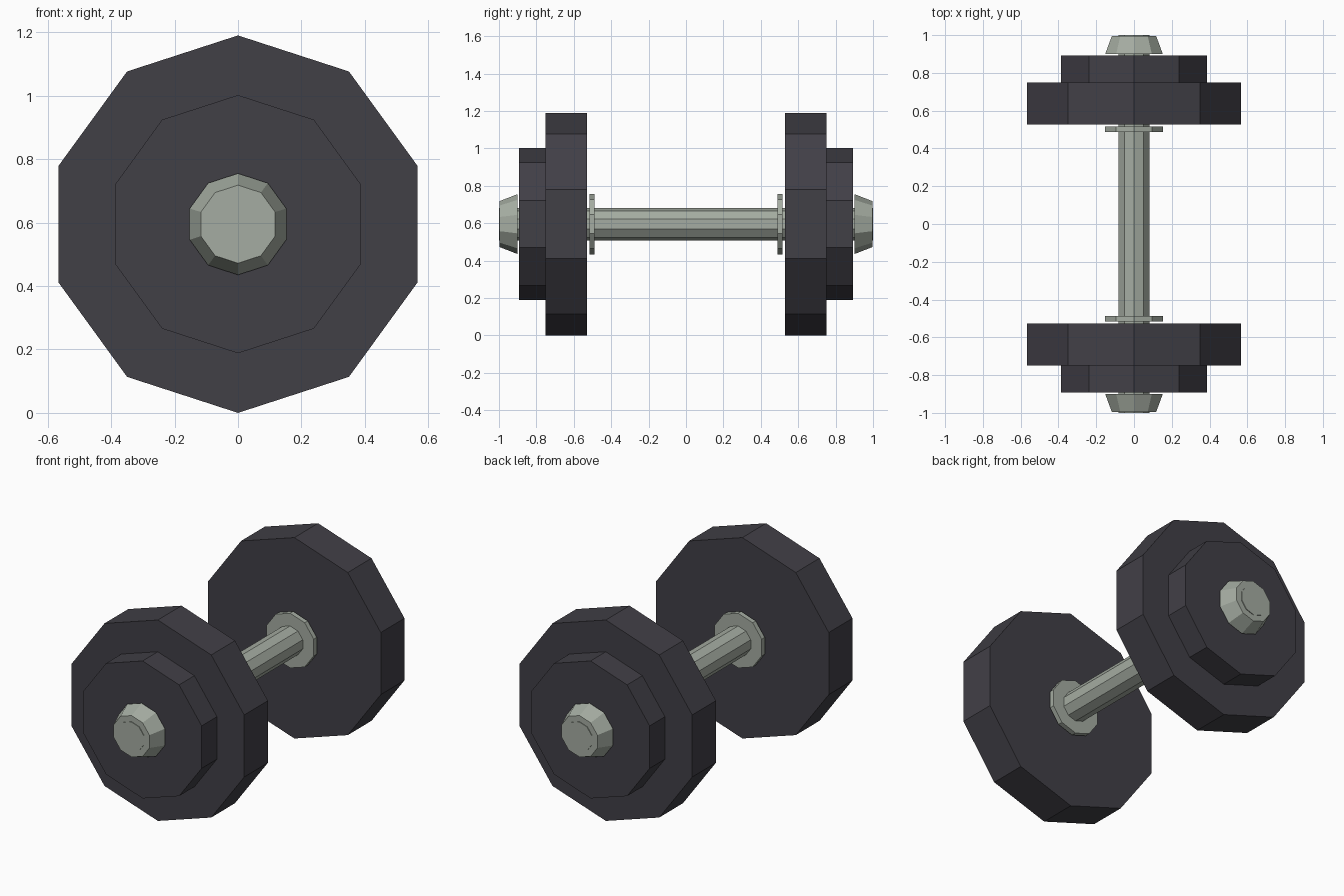
import bpy, bmesh, math

if "Cube" in bpy.data.objects:
    bpy.data.objects.remove(bpy.data.objects["Cube"])

SIDES = 10
ZC = 0.595  # height of the bar axis


def material(name, rgb):
    m = bpy.data.materials.new(name)
    m.diffuse_color = (*rgb, 1.0)
    m.use_nodes = True
    m.node_tree.nodes["Principled BSDF"].inputs["Base Color"].default_value = m.diffuse_color
    return m


iron = material("dark_iron", (0.053, 0.050, 0.062))
steel = material("grey_steel", (0.375, 0.415, 0.360))


def prism(name, y0, r0, y1, r1, mat):
    """Ten-sided prism or frustum along y, with one corner pointing up."""
    bm = bmesh.new()
    rings = []
    for y, r in ((y0, r0), (y1, r1)):
        ring = []
        for i in range(SIDES):
            a = 2 * math.pi * i / SIDES
            ring.append(bm.verts.new((r * math.sin(a), y, ZC + r * math.cos(a))))
        rings.append(ring)
        bm.faces.new(ring)
    for i in range(SIDES):
        j = (i + 1) % SIDES
        bm.faces.new((rings[0][i], rings[0][j], rings[1][j], rings[1][i]))
    bmesh.ops.recalc_face_normals(bm, faces=bm.faces)
    mesh = bpy.data.meshes.new(name)
    bm.to_mesh(mesh)
    bm.free()
    mesh.materials.append(mat)
    ob = bpy.data.objects.new(name, mesh)
    bpy.context.collection.objects.link(ob)
    return ob


# Handle bar through the full length
prism("handle_bar", -1.0, 0.087, 1.0, 0.087, steel)

# Weights and fittings, mirrored front to back
for side, s in (("front", -1), ("back", 1)):
    prism(side + "_inner_collar", s * 0.488, 0.162, s * 0.517, 0.162, steel)
    prism(side + "_large_plate", s * 0.528, 0.595, s * 0.750, 0.595, iron)
    prism(side + "_small_plate", s * 0.750, 0.407, s * 0.893, 0.407, iron)
    prism(side + "_end_nut", s * 0.901, 0.160, s * 0.996, 0.123, steel)
